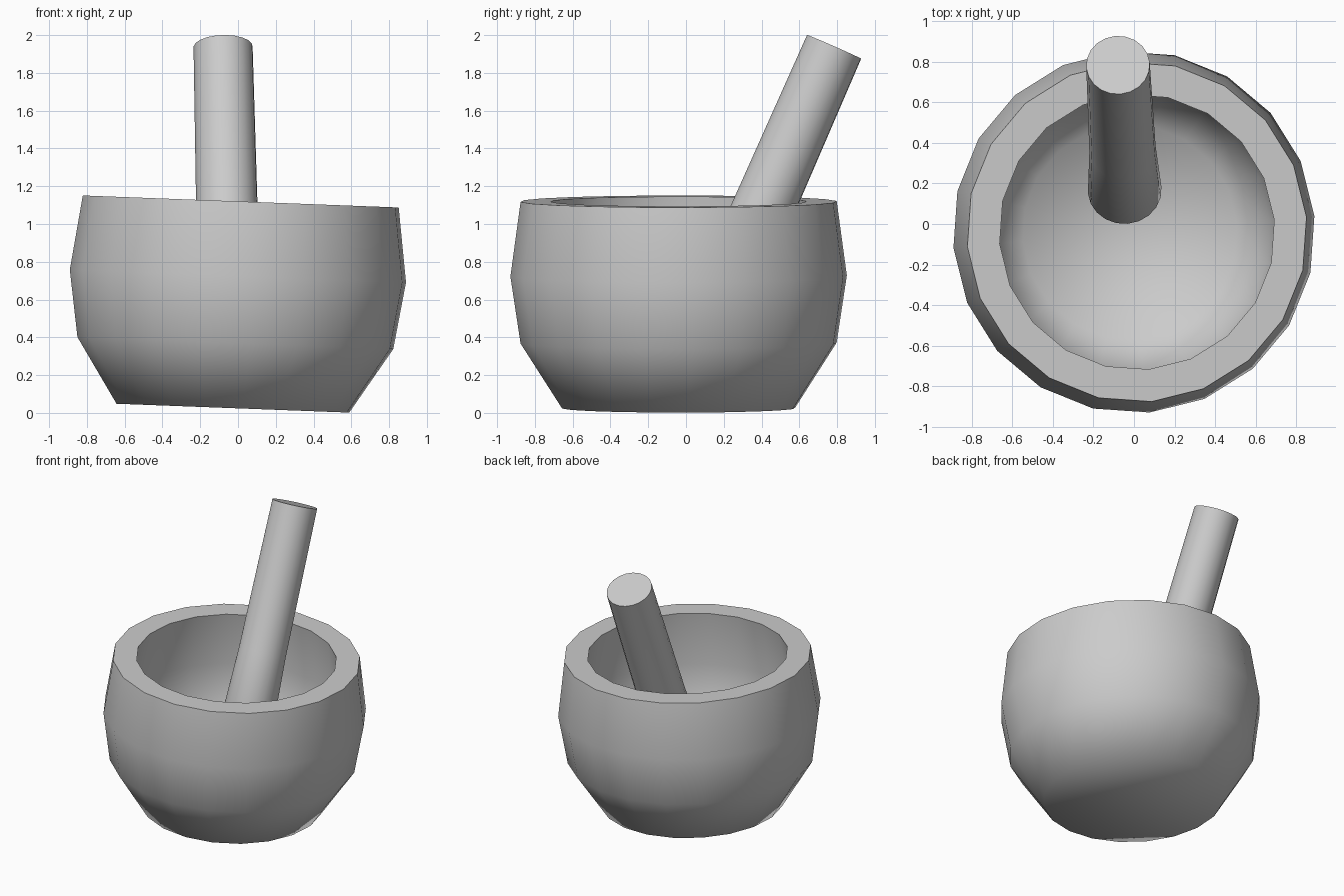
import bpy, bmesh, math
from mathutils import Matrix, Vector

if "Cube" in bpy.data.objects:
    bpy.data.objects.remove(bpy.data.objects["Cube"])


def lathe(name, profile, sides, origin, axis, phase=0.0):
    """Revolve (radius, height) points around a tilted axis; zero radius makes a pole."""
    bm = bmesh.new()
    rings = []
    for r, h in profile:
        count = sides if r > 0 else 1
        rings.append([bm.verts.new((r * math.cos(phase + math.tau * i / sides),
                                    r * math.sin(phase + math.tau * i / sides), h))
                      for i in range(count)])
    for a, b in zip(rings, rings[1:]):
        for i in range(sides):
            j = (i + 1) % sides
            if len(a) == 1:
                bm.faces.new((a[0], b[j], b[i]))
            elif len(b) == 1:
                bm.faces.new((a[i], a[j], b[0]))
            else:
                bm.faces.new((a[i], a[j], b[j], b[i]))
    # flat caps on open ends
    for ring in (rings[0], rings[-1]):
        if len(ring) > 1:
            bm.faces.new(ring)
    bmesh.ops.recalc_face_normals(bm, faces=bm.faces)
    mesh = bpy.data.meshes.new(name)
    bm.to_mesh(mesh)
    bm.free()
    obj = bpy.data.objects.new(name, mesh)
    bpy.context.collection.objects.link(obj)
    tilt = Vector((0, 0, 1)).rotation_difference(Vector(axis)).to_matrix().to_4x4()
    obj.matrix_world = Matrix.Translation(origin) @ tilt
    bpy.ops.object.select_all(action='DESELECT')
    obj.select_set(True)
    bpy.context.view_layer.objects.active = obj
    bpy.ops.object.shade_smooth_by_angle(angle=math.radians(65))
    return obj


# Mortar: bulging wall, flat rim, and a hollow that follows the outside
outside = [(0.619, 0), (0.84, 0.345), (0.894, 0.70), (0.84, 1.095)]
hollow = [(0.68, 1.095), (0.73, 0.70), (0.685, 0.40), (0.53, 0.16)]
lathe("mortar_bowl", outside + hollow, 20,
      (-0.027, -0.039, 0.025), (0.038, 0, 1), math.radians(5))

# Pestle: leaning handle that widens to a blunt rounded head
lathe("pestle", [(0, -1.79), (0.06, -1.765), (0.115, -1.68), (0.182, -1.535), (0.164, -1.03), (0.157, 0)],
      20, (-0.079, 0.784, 1.9375), (-0.0235, 0.439, 1), math.radians(5))
